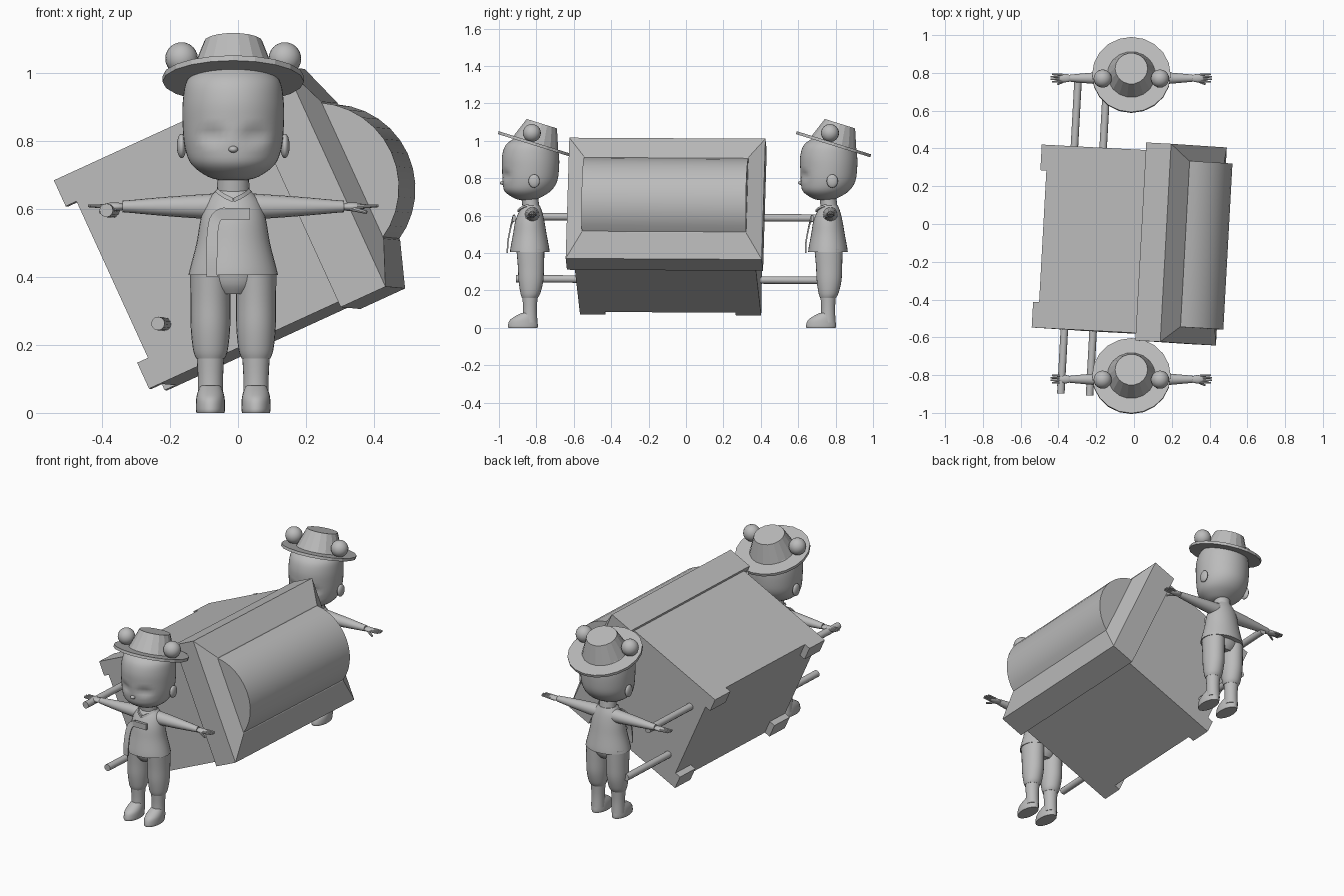
import bpy, bmesh
from math import sin, cos, pi, radians, asin
from mathutils import Matrix, Vector

cube = bpy.data.objects.get("Cube")
if cube:
    bpy.data.objects.remove(cube, do_unlink=True)

grey = bpy.data.materials.new("plain_grey")
grey.use_nodes = True
grey.diffuse_color = (0.5, 0.5, 0.5, 1)
grey.node_tree.nodes["Principled BSDF"].inputs["Base Color"].default_value = (0.5, 0.5, 0.5, 1)


def finish(name, bm, matrix, smooth=40):
    bmesh.ops.recalc_face_normals(bm, faces=bm.faces)
    mesh = bpy.data.meshes.new(name)
    bm.to_mesh(mesh)
    bm.free()
    mesh.materials.append(grey)
    obj = bpy.data.objects.new(name, mesh)
    obj.matrix_world = matrix
    bpy.context.collection.objects.link(obj)
    if smooth:
        bpy.ops.object.select_all(action='DESELECT')
        obj.select_set(True)
        bpy.context.view_layer.objects.active = obj
        bpy.ops.object.shade_smooth_by_angle(angle=radians(smooth))
    return obj


def skin(loops):
    """Bridge a stack of point loops and cap both ends."""
    bm = bmesh.new()
    rows = [[bm.verts.new(p) for p in loop] for loop in loops]
    n = len(rows[0])
    for a, b in zip(rows, rows[1:]):
        for i in range(n):
            j = (i + 1) % n
            bm.faces.new((a[i], a[j], b[j], b[i]))
    bm.faces.new(rows[0][::-1])
    bm.faces.new(rows[-1])
    return bm


def spline(rings, steps=4):
    """Smoothly resample rings of numbers."""
    pts = [Vector(r) for r in rings]
    out = []
    for i in range(len(pts) - 1):
        p0, p1, p2, p3 = pts[max(i - 1, 0)], pts[i], pts[i + 1], pts[min(i + 2, len(pts) - 1)]
        for k in range(steps):
            t = k / steps
            out.append(0.5 * (2 * p1 + (p2 - p0) * t + (2 * p0 - 5 * p1 + 4 * p2 - p3) * t * t
                              + (3 * p1 - p0 - 3 * p2 + p3) * t ** 3))
    return out + [pts[-1]]


def ellipse(z, cy, rx, ry, sides):
    return [(rx * cos(2 * pi * i / sides), cy + ry * sin(2 * pi * i / sides), z) for i in range(sides)]


def loft(rings, sides=24, steps=4):
    """Rings are (height, y centre, x radius, y radius)."""
    return skin([ellipse(*r, sides) for r in (spline(rings, steps) if steps else rings)])


def ball(name, matrix, centre, scale):
    bm = bmesh.new()
    bmesh.ops.create_uvsphere(bm, u_segments=20, v_segments=12, radius=1)
    finish(name, bm, matrix @ Matrix.Translation(centre) @ Matrix.Diagonal((*scale, 1)), 60)


def ribbon(name, matrix, path, width, thick):
    """Flat strip in the front plane following (x, y, z) points."""
    pts = spline(path)
    loops = []
    for i, p in enumerate(pts):
        d = pts[min(i + 1, len(pts) - 1)] - pts[max(i - 1, 0)]
        side = Vector((d.z, 0, -d.x)).normalized() * width / 2
        out = Vector((0, thick / 2, 0))
        loops.append([p + side + out, p - side + out, p - side - out, p + side - out])
    finish(name, skin(loops), matrix)


def stick(name, matrix, start, end, r0, r1, sides=10):
    d = Vector(end) - Vector(start)
    m = matrix @ Matrix.Translation(start) @ d.to_track_quat('Z', 'Y').to_matrix().to_4x4()
    finish(name, loft([(0, 0, r0, r0), (d.length, 0, r1, r1)], sides, 0), m)


# Tilted sedan chair: local x runs from feet to roof, y along the poles
chair = (Matrix.Translation((-0.375, -0.073, 0.375)) @ Matrix.Rotation(radians(-3.15), 4, 'Z')
         @ Matrix.Rotation(radians(-0.3), 4, 'X') @ Matrix.Rotation(radians(-24.6), 4, 'Y'))


def block(name, stack, cy=0, cz=0):
    loops = [[(x, cy + a * hy, cz + b * hz) for a, b in ((-1, -1), (1, -1), (1, 1), (-1, 1))]
             for x, hy, hz in stack]
    finish(name, skin(loops), chair, 0)


block("chair_body", [(0.035, 0.485, 0.337), (0.62, 0.485, 0.337)])
block("chair_roof", [(0.615, 0.525, 0.355), (0.76, 0.525, 0.355), (0.81, 0.44, 0.222)])
for sy in (-1, 1):
    for sz in (-1, 1):
        block("chair_foot", [(0, 0.068, 0.042), (0.04, 0.068, 0.042)], sy * 0.417, sz * 0.295)

# Rounded roof vault
radius, half = 0.25, 0.22
sweep = asin(half / radius)
arc = [(0.805 - radius * cos(sweep) + radius * cos(a), radius * sin(a))
       for a in [sweep * (i / 6 - 1) for i in range(13)]]
finish("roof_vault", skin([[(x, y, z) for x, z in arc] for y in (-0.44, 0.44)]), chair, 30)

# Carrying poles
for s in (-1, 1):
    stick("carrying_pole", chair, (0.12, -0.825, s * 0.183), (0.12, 0.86, s * 0.183), 0.02, 0.02, 12)


def bearer(base):
    # Head with shallow eye sockets
    bm = loft([(0.685, -0.055, 0.04, 0.04), (0.695, -0.055, 0.075, 0.07), (0.73, -0.05, 0.122, 0.122),
               (0.78, -0.038, 0.142, 0.145), (0.85, -0.034, 0.149, 0.152), (0.92, -0.034, 0.148, 0.152),
               (0.98, -0.03, 0.135, 0.135), (1.02, -0.02, 0.09, 0.09)], 48)
    for v in bm.verts:
        if v.co.y < -0.08:
            d = ((abs(v.co.x) - 0.062) / 0.05) ** 2 + ((v.co.z - 0.815) / 0.028) ** 2
            v.co.y += 0.014 * max(0, 1 - d)
    finish("head", bm, base, 60)
    ball("nose", base, (0, -0.184, 0.775), (0.014, 0.014, 0.01))
    finish("neck", loft([(0.63, -0.03, 0.05, 0.045), (0.71, -0.04, 0.045, 0.045)], 20, 0), base)

    # Tunic, collar and ribbon
    finish("tunic", loft([(0.405, -0.038, 0.132, 0.106), (0.43, -0.038, 0.126, 0.103),
                          (0.5, -0.038, 0.108, 0.09), (0.57, -0.038, 0.096, 0.078),
                          (0.62, -0.034, 0.08, 0.062), (0.655, -0.03, 0.05, 0.045)], 32), base)
    for s in (-1, 1):
        ribbon("collar", base, [(s * 0.05, -0.05, 0.655), (s * 0.03, -0.085, 0.64), (0, -0.1, 0.625)],
               0.012, 0.01)
    ribbon("ribbon_knot", base, [(-0.035, -0.122, 0.585), (0.05, -0.122, 0.585)], 0.034, 0.016)
    ribbon("ribbon_tail", base, [(-0.02, -0.122, 0.59), (-0.05, -0.13, 0.575), (-0.061, -0.142, 0.53),
                                 (-0.063, -0.155, 0.46), (-0.063, -0.158, 0.4)], 0.032, 0.008)

    for s in (-1, 1):
        ball("ear", base, (s * 0.152, -0.015, 0.785), (0.014, 0.03, 0.036))
        # Sleeve, laid along the side axis
        side = base @ Matrix.Translation((0, -0.025, 0.607)) @ Matrix.Rotation(s * pi / 2, 4, 'Y')
        finish("sleeve", loft([(0.03, 0, 0.04, 0.04), (0.09, 0, 0.036, 0.038), (0.2, 0, 0.028, 0.03),
                               (0.31, 0, 0.018, 0.02), (0.325, 0, 0.017, 0.018)], 16), side)
        # Hand
        ball("palm", base, (s * 0.35, -0.025, 0.606), (0.038, 0.022, 0.013))
        for i in range(4):
            y = -0.041 + i * 0.011
            stick("finger", base, (s * 0.365, y, 0.607), (s * (0.43 - 0.006 * abs(i - 1.5)), y * 1.2 + 0.005, 0.609),
                  0.007, 0.004, 8)
        stick("thumb", base, (s * 0.345, -0.035, 0.602), (s * 0.392, -0.058, 0.59), 0.008, 0.005, 8)
        # Trouser leg and boot
        leg = base @ Matrix.Translation((s * 0.067, 0, 0))
        finish("trouser_leg", loft([(0.16, -0.038, 0.042, 0.042), (0.185, -0.035, 0.051, 0.053),
                                    (0.25, -0.032, 0.058, 0.066), (0.33, -0.032, 0.059, 0.07),
                                    (0.42, -0.035, 0.06, 0.075)]), leg)
        finish("boot_shaft", loft([(0.03, -0.037, 0.038, 0.04), (0.1, -0.037, 0.037, 0.037),
                                   (0.17, -0.037, 0.041, 0.041)]), leg)
        finish("boot_foot", loft([(0, -0.075, 0.041, 0.078), (0.012, -0.075, 0.043, 0.08),
                                  (0.04, -0.072, 0.042, 0.074), (0.06, -0.062, 0.038, 0.058),
                                  (0.08, -0.045, 0.03, 0.038)]), leg)
    finish("trouser_seat", loft([(0.35, -0.035, 0.055, 0.05), (0.38, -0.035, 0.09, 0.068),
                                 (0.43, -0.035, 0.11, 0.078)]), base)

    # Tilted hat with two pompoms
    hat = base @ Matrix.Translation((0, -0.008, 0.982)) @ Matrix.Rotation(radians(-17.3), 4, 'X')
    finish("hat_brim", loft([(-0.008, 0, 0.208, 0.208), (0.008, 0, 0.208, 0.208)], 20, 0), hat, 0)
    finish("hat_crown", loft([(0, 0, 0.13, 0.13), (0.115, 0, 0.086, 0.086)], 18, 0), hat, 0)
    for s in (-1, 1):
        ball("hat_pompom", base, (s * 0.152, -0.027, 1.042), (0.048, 0.048, 0.048))


for y in (-0.797, 0.797):
    bearer(Matrix.Translation((-0.014, y, 0)))
